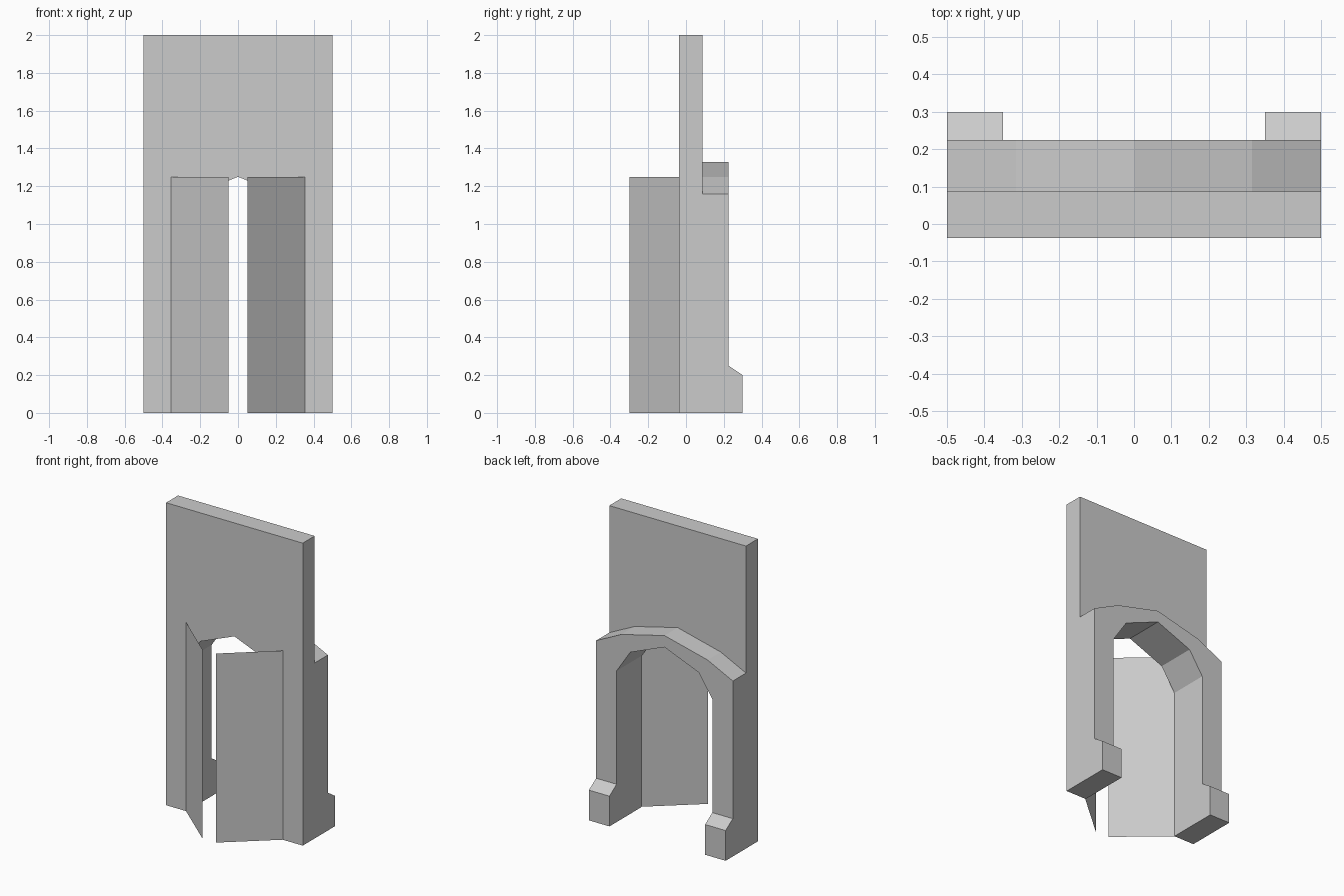
import bpy
import bmesh
from mathutils import Vector

cube = bpy.data.objects.get("Cube")
if cube:
    bpy.data.objects.remove(cube, do_unlink=True)

# One plain colour for everything
grey = bpy.data.materials.new("light_grey")
grey.use_nodes = True
colour = (0.6, 0.6, 0.6, 1)
grey.diffuse_color = colour
grey.node_tree.nodes["Principled BSDF"].inputs["Base Color"].default_value = colour

FRONT, WALL_BACK, ARCH_BACK, FOOT_BACK = -0.0375, 0.0875, 0.225, 0.3


def prism(name, points, offset=None):
    """Flat polygon, extruded along offset if one is given."""
    bm = bmesh.new()
    face = bm.faces.new([bm.verts.new(p) for p in points])
    if offset:
        result = bmesh.ops.extrude_face_region(bm, geom=[face], use_keep_orig=True)
        moved = [g for g in result["geom"] if isinstance(g, bmesh.types.BMVert)]
        bmesh.ops.translate(bm, verts=moved, vec=Vector(offset))
        bmesh.ops.recalc_face_normals(bm, faces=bm.faces)
    mesh = bpy.data.meshes.new(name)
    bm.to_mesh(mesh)
    bm.free()
    mesh.materials.append(grey)
    obj = bpy.data.objects.new(name, mesh)
    bpy.context.collection.objects.link(obj)
    return obj


def mirrored(half):
    """Right half of a symmetric outline, from the floor up to x = 0, made whole."""
    return half + [(-x, z) for x, z in reversed(half) if x > 0]


# Faceted arched opening shared by the wall and the rear surround
opening = mirrored([(0.35, 0), (0.35, 1.0), (0.25, 1.15), (0, 1.25)])


def arched_slab(name, outer, y0, y1):
    outline = outer + opening[::-1]
    return prism(name, [(x, y0, z) for x, z in outline], (0, y1 - y0, 0))


# Tall front wall and lower rear surround
arched_slab("front_wall", [(0.5, 0), (0.5, 2), (-0.5, 2), (-0.5, 0)], FRONT, WALL_BACK)
arched_slab("rear_arch", mirrored([(0.5, 0), (0.5, 1.16), (0.315, 1.25), (0, 1.327)]),
            WALL_BACK, ARCH_BACK)

for side, s in (("left", 1), ("right", -1)):
    # Sloped foot behind each pillar
    foot = [(ARCH_BACK, 0), (FOOT_BACK, 0), (FOOT_BACK, 0.2), (ARCH_BACK, 0.25)]
    prism(side + "_foot", [(s * 0.35, y, z) for y, z in foot], (s * 0.15, 0, 0))
    # Thin door leaf standing ajar
    hinge, edge = (s * 0.354, FRONT), (s * 0.05, -0.3)
    leaf = [(*hinge, 0), (*edge, 0), (*edge, 1.25), (*hinge, 1.25)]
    prism(side + "_door", leaf if s < 0 else leaf[::-1])
